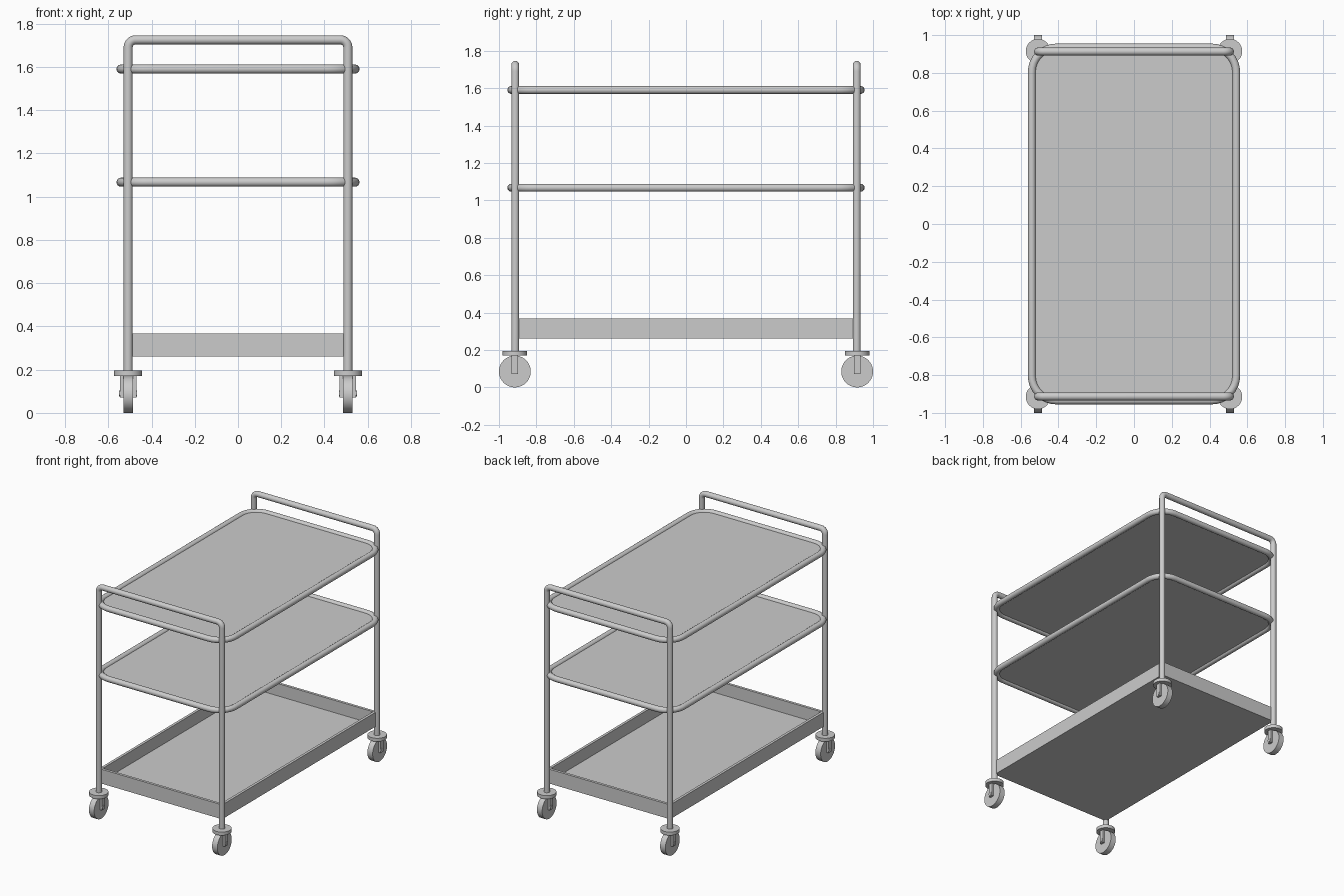
import bpy, math
from mathutils import Vector

if "Cube" in bpy.data.objects:
    bpy.data.objects.remove(bpy.data.objects["Cube"])

PX, PY = 0.508, 0.913      # post centres
R = 0.021                  # tube radius


def rounded(points, radius, closed, steps=8):
    """Replace right-angle corners of a path by arcs."""
    out = []
    n = len(points)
    for i, p in enumerate(points):
        p = Vector(p)
        if not closed and i in (0, n - 1):
            out.append(p)
            continue
        a = (Vector(points[i - 1]) - p).normalized()
        b = (Vector(points[(i + 1) % n]) - p).normalized()
        for k in range(steps + 1):
            t = math.pi / 2 * k / steps
            out.append(p + radius * (a * (1 - math.sin(t)) + b * (1 - math.cos(t))))
    return out


def tube(name, path, closed=False):
    cu = bpy.data.curves.new(name, 'CURVE')
    cu.dimensions = '3D'
    cu.bevel_depth = R
    cu.bevel_resolution = 6
    cu.use_fill_caps = True
    sp = cu.splines.new('POLY')
    sp.points.add(len(path) - 1)
    for q, p in zip(sp.points, path):
        q.co = (*p, 1)
    sp.use_cyclic_u = closed
    sp.use_smooth = True
    ob = bpy.data.objects.new(name, cu)
    bpy.context.collection.objects.link(ob)
    bpy.ops.object.select_all(action='DESELECT')
    ob.select_set(True)
    bpy.context.view_layer.objects.active = ob
    bpy.ops.object.convert(target='MESH')
    bpy.context.object.name = name


def box(name, lo, hi):
    lo, hi = Vector(lo), Vector(hi)
    bpy.ops.mesh.primitive_cube_add(size=1, location=(lo + hi) / 2)
    ob = bpy.context.object
    ob.name = name
    ob.scale = hi - lo
    bpy.ops.object.transform_apply(location=False, rotation=False, scale=True)


def cyl(name, loc, radius, depth, along_x=False, seg=32):
    bpy.ops.mesh.primitive_cylinder_add(
        vertices=seg, radius=radius, depth=depth, location=loc,
        rotation=(0, math.pi / 2 if along_x else 0, 0))
    bpy.context.object.name = name
    bpy.ops.object.shade_smooth_by_angle(angle=math.radians(35))


def prism(name, outline, z0, z1):
    n = len(outline)
    verts = [(p.x, p.y, z) for z in (z0, z1) for p in outline]
    faces = [tuple(reversed(range(n))), tuple(range(n, 2 * n))]
    faces += [(i, (i + 1) % n, n + (i + 1) % n, n + i) for i in range(n)]
    me = bpy.data.meshes.new(name)
    me.from_pydata(verts, [], faces)
    bpy.context.collection.objects.link(bpy.data.objects.new(name, me))


# end frames: two posts joined by a push handle
for label, y in (("front", -PY), ("back", PY)):
    tube(label + "_frame", rounded([(-PX, y, 0.19), (-PX, y, 1.725),
                                    (PX, y, 1.725), (PX, y, 0.19)], 0.035, False))

# upper shelves: rounded tube rim with a thin panel
for label, z in (("top", 1.59), ("middle", 1.067)):
    x, y = 0.541, 0.934
    rim = rounded([(-x, -y, z), (x, -y, z), (x, y, z), (-x, y, z)], 0.13, True)
    tube(label + "_shelf_rim", rim, True)
    prism(label + "_shelf_panel", rim, z - 0.006, z + 0.006)

# bottom tray: floor and four walls
T, Z0, Z1 = 0.02, 0.26, 0.367
box("tray_floor", (-PX, -PY, Z0), (PX, PY, Z0 + 0.015))
for s in (-1, 1):
    a, b = sorted((s * PX, s * (PX - T)))
    box("tray_side_wall", (a, -PY, Z0), (b, PY, Z1))
    a, b = sorted((s * PY, s * (PY - T)))
    box("tray_end_wall", (-PX + T, a, Z0), (PX - T, b, Z1))

# casters: swivel plate, fork, axle and wheel
for sx in (-1, 1):
    for sy in (-1, 1):
        x, y = sx * PX, sy * (PY + 0.002)
        cyl("caster_plate", (x, y, 0.183), 0.065, 0.025)
        cyl("caster_wheel", (x, y, 0.085), 0.085, 0.043, True, 40)
        cyl("caster_axle", (x, y, 0.09), 0.014, 0.084, True, 16)
        for s in (-1, 1):
            a, b = sorted((x + s * 0.022, x + s * 0.038))
            box("caster_fork", (a, y - 0.017, 0.072), (b, y + 0.017, 0.175))
